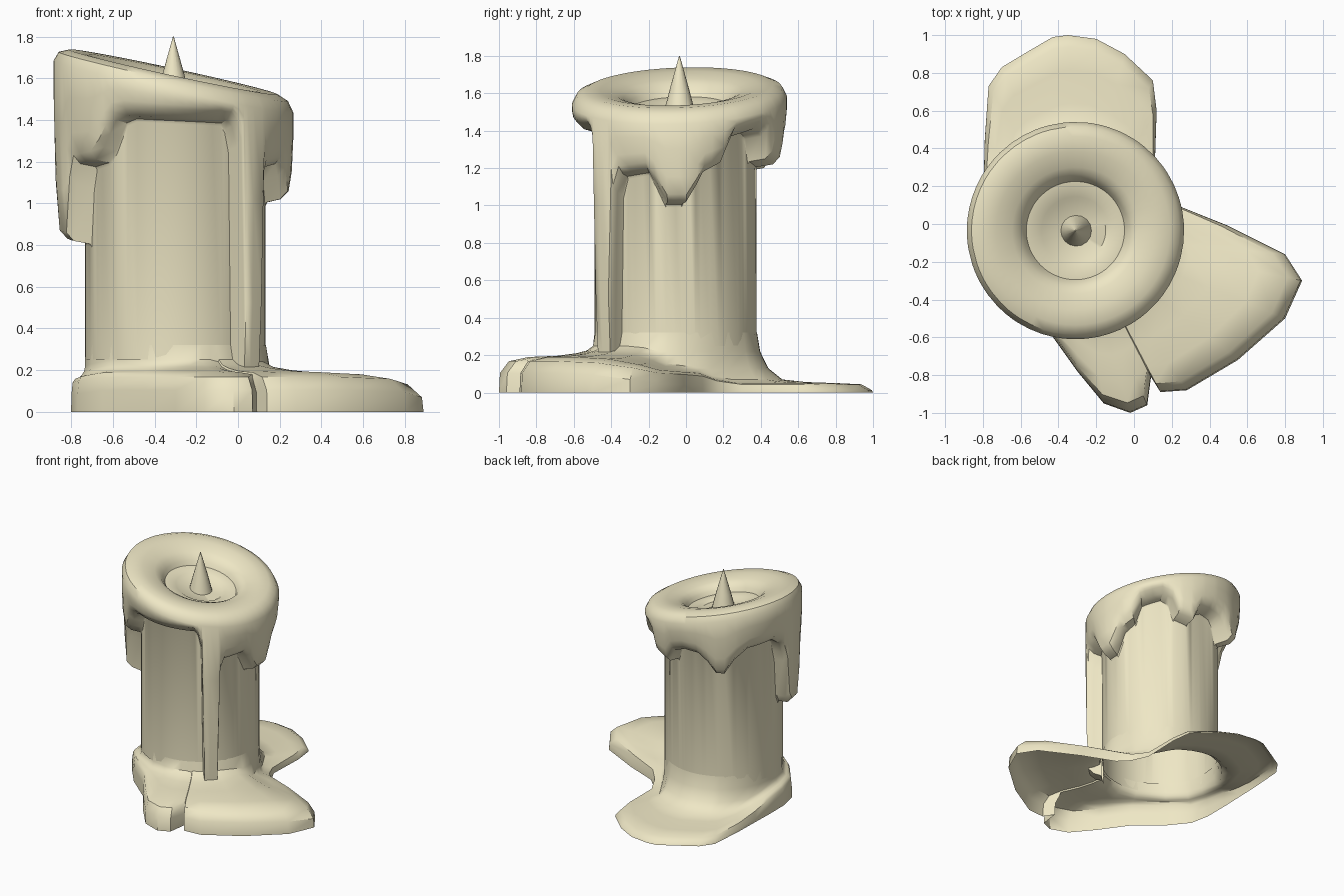
import bpy, bmesh
from math import sin, cos, pi, radians, hypot

CX, CY = -0.31, -0.035          # cap and wick axis
BX, BY = -0.30, -0.055          # body axis
R0 = 0.433                      # body radius

wax = bpy.data.materials.new("wax")
wax.diffuse_color = (0.86, 0.80, 0.56, 1)


def make(name, rings, cap_first=False, cap_last=False):
    """Skin a list of closed rings of equal length into one smooth object."""
    bm = bmesh.new()
    vs = [[bm.verts.new(p) for p in ring] for ring in rings]
    n = len(vs[0])
    for a, b in zip(vs, vs[1:]):
        for i in range(n):
            j = (i + 1) % n
            bm.faces.new((a[i], a[j], b[j], b[i]))
    if cap_first:
        bm.faces.new(vs[0])
    if cap_last:
        bm.faces.new(vs[-1])
    bmesh.ops.remove_doubles(bm, verts=bm.verts, dist=1e-4)
    bmesh.ops.recalc_face_normals(bm, faces=bm.faces)
    me = bpy.data.meshes.new(name)
    bm.to_mesh(me)
    bm.free()
    me.materials.append(wax)
    ob = bpy.data.objects.new(name, me)
    bpy.context.collection.objects.link(ob)
    bpy.ops.object.select_all(action='DESELECT')
    ob.select_set(True)
    bpy.context.view_layer.objects.active = ob
    bpy.ops.object.shade_smooth_by_angle(angle=radians(40))


# Wick spike
make("wick", [[(CX + r * cos(2 * pi * i / 16), CY + r * sin(2 * pi * i / 16), z) for i in range(16)]
              for r, z in [(0.085, 1.49), (0.073, 1.54), (0.055, 1.61), (0.002, 1.80)]], cap_last=True)

# Drips: lower edge height of the melted cap by angle in degrees
DRIPS = [(-60, 1.41), (-57, 1.38), (-54, 1.28), (-52, 0.18), (-42, 0.18), (-40, 1.08), (-36, 1.18),
         (-19, 1.20), (-14, 1.14), (-7, 1.03), (4, 1.03), (10, 1.12), (14, 1.19), (25, 1.24),
         (32, 1.38), (50, 1.42), (58, 1.38), (63, 1.26), (76, 1.23), (81, 1.33), (92, 1.37),
         (104, 1.36), (112, 1.30), (119, 1.21), (126, 1.21), (134, 1.32), (145, 1.40), (168, 1.42),
         (177, 1.36), (183, 1.20), (186, 0.90), (190, 0.84), (202, 0.83), (206, 1.10), (210, 1.20),
         (224, 1.22), (230, 1.28), (238, 1.41), (245, 1.43), (300, 1.41)]


def drip(a):
    for (a0, z0), (a1, z1) in zip(DRIPS, DRIPS[1:]):
        if a0 <= a <= a1:
            return z0 + (z1 - z0) * (a - a0) / (a1 - a0)


# Candle: bowl, rim, dripping skirt, then body wall, as one surface
ANGLES = sorted([a for a, _ in DRIPS[:-1]] +
                [a for a in range(-60, 300, 6) if all(abs(a - b) > 2 for b, _ in DRIPS)])
BOWL = [(0, -0.125), (0.16, -0.125), (0.18, -0.11), (0.26, -0.105), (0.275, -0.075), (0.30, -0.045),
        (0.335, -0.025), (0.42, -0.004), (0.50, 0.0), (0.55, -0.022), (0.575, -0.07)]
rings = [[] for _ in range(len(BOWL) + 7)]
for a in ANGLES:
    c, s = cos(radians(a)), sin(radians(a))
    plane = 1.63 - 0.215 * 0.575 * c + 0.035 * 0.575 * s
    col = [(r, 1.63 + (plane - 1.63) * r / 0.575 + dz) for r, dz in BOWL]
    top, zb = col[-1][1], drip(a)
    for t, r in ((0.35, 0.575), (0.75, 0.568), (1.0, 0.553)):
        col.append((r, top + (zb + 0.03 - top) * t))
    col += [(0.515, zb - 0.01)]
    for ring, (r, z) in zip(rings, col):
        ring.append((CX + r * c, CY + r * s, z))
    low = min(0.25, zb - 0.05)
    for ring, r, z in zip(rings[len(col):], (R0 + 0.008, R0, R0), (zb - 0.025, zb - 0.04, low)):
        ring.append((BX + r * c, BY + r * s, z))
make("candle", rings)

# Wax puddle: outline x, y and top height
PUDDLE = [(0.11, 0.30, 0.05), (0.12, 0.60, 0.05), (0.10, 0.76, 0.05), (-0.05, 0.90, 0.05),
          (-0.20, 0.98, 0.05), (-0.35, 1.00, 0.05), (-0.43, 0.99, 0.05), (-0.55, 0.92, 0.05),
          (-0.70, 0.83, 0.05), (-0.77, 0.73, 0.05), (-0.79, 0.45, 0.06), (-0.795, 0.25, 0.09),
          (-0.80, 0.10, 0.13), (-0.80, -0.10, 0.16), (-0.77, -0.25, 0.17), (-0.65, -0.40, 0.19),
          (-0.45, -0.57, 0.19), (-0.30, -0.78, 0.19), (-0.16, -0.95, 0.19), (-0.02, -1.00, 0.19),
          (0.07, -0.96, 0.19), (0.09, -0.81, 0.18), (0.14, -0.89, 0.19), (0.28, -0.88, 0.19),
          (0.55, -0.72, 0.19), (0.80, -0.50, 0.18), (0.89, -0.30, 0.15), (0.80, -0.16, 0.12),
          (0.50, -0.01, 0.11), (0.25, 0.09, 0.10), (0.17, 0.17, 0.07)]
reach = [hypot(x - BX, y - BY) for x, y, _ in PUDDLE]
rings = [[] for _ in range(9)]
for i, (x, y, h) in enumerate(PUDDLE):
    d = reach[i]
    # inner rings ignore the notch in the edge
    inner = max(d, (reach[i - 1] + reach[(i + 1) % len(reach)]) / 2) if x == 0.09 else d
    front = max(0.0, min(1.0, (h - 0.05) / 0.14))
    steps = [(1.0, 0.0), (0.99, h * (0.25 + 0.3 * front)), (0.90, h * 0.88), (0.70, h),
             (0.42, h + 0.006), (0.22, h + 0.02), (0.10, max(h + 0.035, 0.13)),
             (0.03, max(h + 0.06, 0.22)), (0.004, 0.32)]
    for k, (ring, (t, z)) in enumerate(zip(rings, steps)):
        r = R0 + ((d if k < 3 else inner) - R0) * t
        ring.append((BX + (x - BX) / d * r, BY + (y - BY) / d * r, z))
make("wax_puddle", rings)
